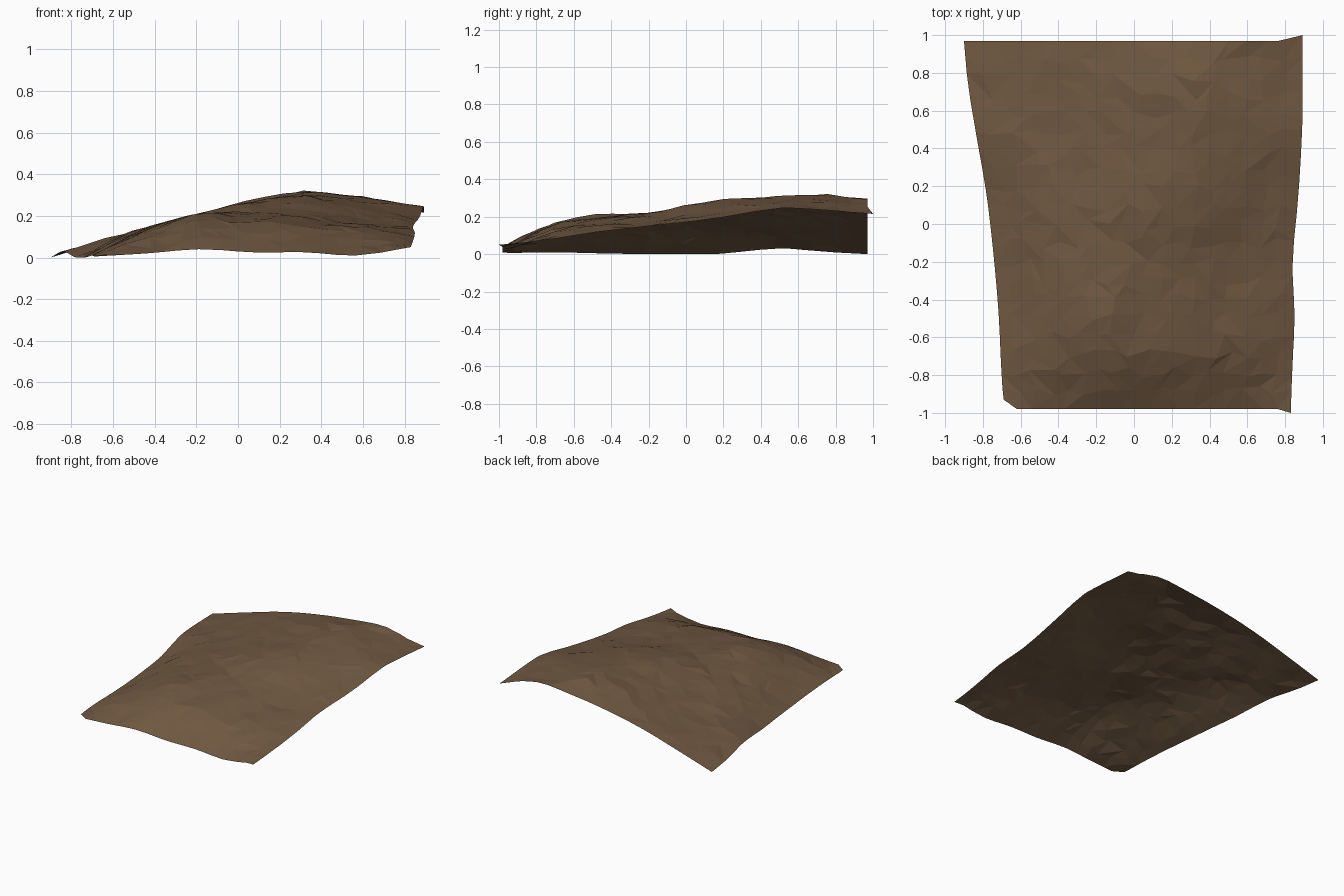
import bpy, bmesh, random
from mathutils import noise, Vector

if "Cube" in bpy.data.objects:
    bpy.data.objects.remove(bpy.data.objects["Cube"])
random.seed(4)

# hillside: open low-poly ground sheet defined by eight height profiles
ROW_Y = [-0.98, -0.72, -0.5, -0.2, 0.15, 0.5, 0.75, 0.97]
HEIGHTS = [
    [.005, .02, .04, .025, .025, .01, .05],
    [.01, .10, .16, .155, .14, .11, .08],
    [.005, .12, .20, .19, .18, .15, .115],
    [.00, .12, .20, .22, .21, .175, .15],
    [.00, .125, .20, .265, .287, .24, .19],
    [.03, .11, .185, .255, .305, .285, .245],
    [.012, .10, .18, .26, .315, .285, .235],
    [.00, .09, .175, .235, .275, .295, .215],
]
LEFT = [-.69, -.705, -.715, -.74, -.78, -.84, -.88, -.90]
RIGHT = [.83, .84, .85, .84, .87, .89, .893, .893]


def interp(xs, vals, x):
    """Smooth cubic interpolation through the given samples."""
    n = len(xs)
    i = max(k for k in range(n - 1) if xs[k] <= x or k == 0)
    h = xs[i + 1] - xs[i]
    t = (x - xs[i]) / h

    def slope(k):
        a, b = max(k - 1, 0), min(k + 1, n - 1)
        return (vals[b] - vals[a]) / (xs[b] - xs[a])
    m0, m1 = slope(i) * h, slope(i + 1) * h
    t2, t3 = t * t, t * t * t
    return ((2*t3 - 3*t2 + 1) * vals[i] + (t3 - 2*t2 + t) * m0
            + (3*t2 - 2*t3) * vals[i + 1] + (t3 - t2) * m1)


NX, NY = 18, 20
COL_U = [k / 6 for k in range(7)]
bm = bmesh.new()
grid = []
for j in range(NY + 1):
    row = []
    for i in range(NX + 1):
        inside_x, inside_y = 0 < i < NX, 0 < j < NY
        u = i / NX + (random.uniform(-.3, .3) / NX if inside_x else 0)
        y = -0.98 + 1.95 * (j + (random.uniform(-.3, .3) if inside_y else 0)) / NY
        x0, x1 = interp(ROW_Y, LEFT, y), interp(ROW_Y, RIGHT, y)
        x = x0 + (x1 - x0) * u
        z = interp(COL_U, [interp(ROW_Y, [r[c] for r in HEIGHTS], y) for c in range(7)], u)
        # small bumps, stretched along the diagonal of the slope
        if inside_x and inside_y:
            z += 0.012 * noise.noise(Vector(((x - y * .6) * 6, (x * .6 + y) * 2.5, 3)))
            z += random.uniform(-.004, .004)
        row.append(bm.verts.new((x, y, max(z, 0))))
    grid.append(row)

# drawn-out corners
grid[NY][NX].co.y = 1.0
grid[0][NX].co.y = -1.0
grid[0][0].co.y = -0.93

for j in range(NY):
    for i in range(NX):
        a, b = grid[j][i], grid[j][i + 1]
        c, d = grid[j + 1][i + 1], grid[j + 1][i]
        if random.random() < .6:
            bm.faces.new((a, b, c)); bm.faces.new((a, c, d))
        else:
            bm.faces.new((a, b, d)); bm.faces.new((b, c, d))

mesh = bpy.data.meshes.new("hillside")
bm.to_mesh(mesh)
bm.free()
soil = bpy.data.materials.new("brown_soil")
soil.diffuse_color = (0.16, 0.098, 0.053, 1)
soil.use_nodes = True
soil.node_tree.nodes["Principled BSDF"].inputs["Base Color"].default_value = soil.diffuse_color
mesh.materials.append(soil)
hill = bpy.data.objects.new("hillside", mesh)
bpy.context.collection.objects.link(hill)
